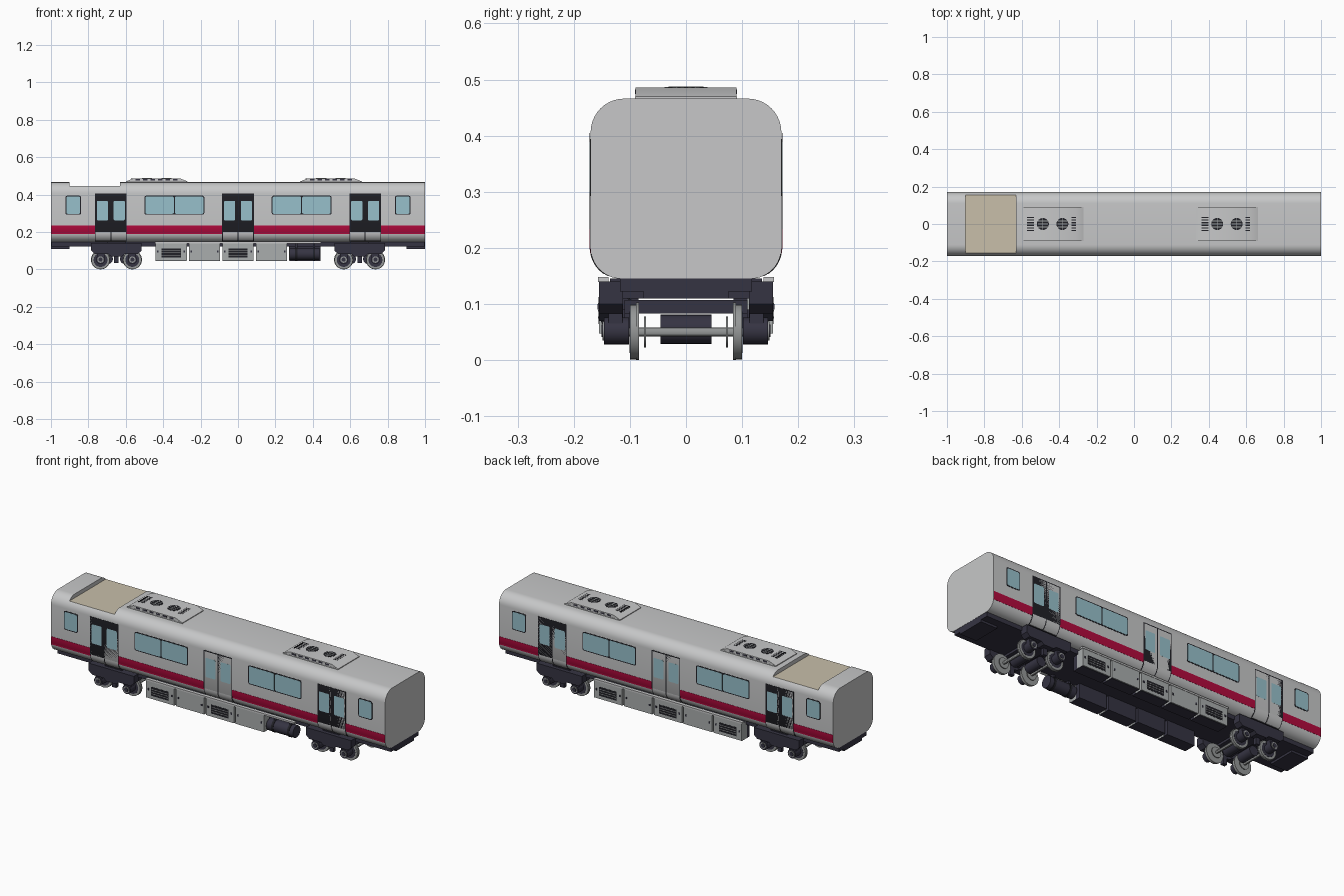
import bpy, bmesh, math

if "Cube" in bpy.data.objects:
    bpy.data.objects.remove(bpy.data.objects["Cube"])


def material(name, r, g, b):
    m = bpy.data.materials.new(name)
    m.use_nodes = True
    m.diffuse_color = (r, g, b, 1)
    m.node_tree.nodes["Principled BSDF"].inputs["Base Color"].default_value = (r, g, b, 1)
    return m


GREY = material("body grey", .57, .575, .58)
RED = material("stripe crimson", .45, .003, .047)
GLASS = material("window blue", .31, .53, .6)
DARK = material("chassis dark", .036, .034, .055)
BLACK = material("seal black", .015, .015, .02)
TAN = material("roof mat tan", .58, .52, .4)
CASE = material("equipment grey", .4, .42, .42)
STEEL = material("wheel steel", .3, .31, .31)

parts = {}
SIDES = (-1, 1)


def extrude(name, mat, pts, axis, a, b):
    """Add a prism with the given outline, stretched from a to b along an axis."""
    bm, _ = parts.setdefault(name, (bmesh.new(), mat))
    place = {"x": lambda p, q, t: (t, p, q),
             "y": lambda p, q, t: (p, t, q),
             "z": lambda p, q, t: (p, q, t)}[axis]
    low = [bm.verts.new(place(p, q, a)) for p, q in pts]
    high = [bm.verts.new(place(p, q, b)) for p, q in pts]
    bm.faces.new(low)
    bm.faces.new(high[::-1])
    for i in range(len(pts)):
        j = (i + 1) % len(pts)
        bm.faces.new((low[j], low[i], high[i], high[j]))


def rect(x0, x1, z0, z1, r=0):
    if not r:
        return [(x0, z0), (x1, z0), (x1, z1), (x0, z1)]
    pts = []
    for k, (x, z) in enumerate(((x1 - r, z1 - r), (x0 + r, z1 - r), (x0 + r, z0 + r), (x1 - r, z0 + r))):
        for s in range(4):
            t = math.radians(k * 90 + s * 30)
            pts.append((x + r * math.cos(t), z + r * math.sin(t)))
    return pts


def circle(x, z, r, n=24):
    return [(x + r * math.cos(2 * math.pi * i / n), z + r * math.sin(2 * math.pi * i / n)) for i in range(n)]


def box(name, mat, x0, x1, y0, y1, z0, z1):
    extrude(name, mat, rect(x0, x1, z0, z1), "y", y0, y1)


# Body cross-section: upright sides with rounded roof and floor corners
HALF, FLOOR, ROOF, R_LOW, R_TOP = .17, .145, .466, .055, .06
BENDS = [FLOOR + R_LOW * (1 - math.cos(math.radians(9 * i))) for i in range(11)]
BENDS += [ROOF - R_TOP * (1 - math.cos(math.radians(9 * i))) for i in range(11)]


def section(z0, z1, off=0.0):
    """Outline of one side wall between two heights, pushed outward by off."""
    pts = []
    for z in sorted({z0, z1} | {b for b in BENDS if z0 + .0005 < b < z1 - .0005}):
        r, d = 0, 0
        if z < FLOOR + R_LOW:
            r, d = R_LOW, FLOOR + R_LOW - z
        elif z > ROOF - R_TOP:
            r, d = R_TOP, z - ROOF + R_TOP
        pts.append((HALF - r + math.sqrt(max((r + off) ** 2 - d * d, 0)), z))
    return pts


def skin(name, mat, x0, x1, z0, z1, off):
    """Thin plate that follows the side wall, on both sides."""
    outline = section(z0, z1, off) + section(z0, z1, -.002)[::-1]
    for s in SIDES:
        extrude(name, mat, [(s * y, z) for y, z in outline], "x", x0, x1)


def shell(name, x0, x1, top):
    half = section(FLOOR, top)
    extrude(name, GREY, half + [(-y, z) for y, z in half[::-1]], "x", x0, x1)


def pane(name, mat, x0, x1, z0, z1, off, r):
    for s in SIDES:
        extrude(name, mat, rect(x0, x1, z0, z1, r), "y", s * (HALF - .002), s * (HALF + off))


WELL = .445
shell("body_main", -.63, 1, ROOF)
shell("body_end", -1, -.9, ROOF)
shell("roof_well", -.9, -.63, WELL)

# Stripe between the doors
for x0, x1 in ((-1, -.765), (-.595, -.085), (.085, .595), (.765, 1)):
    skin("side_stripe", RED, x0, x1, .19, .234, .0007)

# Doors: black surround, two leaves, a pane in each
for c in (-.68, 0, .68):
    skin("door_surround", BLACK, c - .085, c + .085, .15, .405, .0008)
    for s in SIDES:
        a, b = sorted((c + s * .0025, c + s * .081))
        skin("door_leaf", GREY, a, b, .153, .4, .0015)
        a, b = sorted((c + s * .015, c + s * .075))
        pane("door_glass", GLASS, a, b, .262, .366, .0022, .006)

# Side windows
for s in SIDES:
    c = s * .34
    pane("window_frame", BLACK, c - .16, c + .16, .292, .394, .0008, .01)
    for t in SIDES:
        a, b = sorted((c + t * .003, c + t * .155))
        pane("window_glass", GLASS, a, b, .297, .389, .0016, .007)
    c = s * .881
    pane("window_frame", BLACK, c - .042, c + .042, .292, .394, .0008, .01)
    pane("window_glass", GLASS, c - .037, c + .037, .297, .389, .0016, .007)

# Roof air conditioners with fan grilles, slots and side vents
TOP = .486
for c in (-.435, .497):
    box("cooler_base", GREY, c - .165, c + .165, -.091, .091, .46, .47)
    hood = [(c - .165, .47), (c + .165, .47), (c + .125, TOP), (c - .125, TOP)]
    extrude("cooler_hood", GREY, hood, "y", -.09, .09)
    for s in SIDES:
        x = c + s * .052
        extrude("fan_grille", BLACK, circle(x, 0, .032), "z", TOP - .003, TOP + .0006)
        for y in (-.016, 0, .016):
            box("fan_bar", CASE, x - .027, x + .027, y - .0015, y + .0015, TOP, TOP + .0015)
        box("fan_bar", CASE, x - .0015, x + .0015, -.031, .031, TOP, TOP + .0015)
        x = c + s * .118
        for i in range(6):
            y = -.035 + i * .014
            box("cooler_slot", BLACK, x - .018, x + .006 if s > 0 else x + .018, y - .003, y + .003, TOP - .004, TOP + .0008)
        for i in range(6):
            x = c - .1 + i * .04
            extrude("cooler_vent", DARK, rect(x - .012, x + .012, .474, .482), "y", s * .088, s * .0908)

# Underframe and end beams
box("underframe", DARK, -.998, .998, -.118, .118, .122, .147)
for s in SIDES:
    a, b = sorted((s * .9, s * .999))
    box("end_beam", DARK, a, b, -.076, .076, .11, .147)

# Underfloor equipment cases, some with louvred grilles
for s in SIDES:
    a, b = sorted((s * .138, s * .157))
    box("case_rail", GREY, -.445, .445, a, b, .139, .148)
    for i in range(5):
        c = -.358 + i * .179
        if s < 0 and i == 4:
            continue
        a, b = sorted((s * .085, s * .15))
        box("case_core", DARK, c - .083, c + .083, a, b, .045, .14)
        a, b = sorted((s * .11, s * .155))
        box("case_cover", CASE, c - .084, c + .084, a, b, .047, .139)
        if i % 2 == 0:
            a, b = sorted((s * .15, s * .156))
            box("case_grille", BLACK, c - .052, c + .052, a, b, .064, .112)
            a, b = sorted((s * .15, s * .157))
            for z in (.076, .088, .1):
                box("case_louvre", STEEL, c - .05, c + .05, a, b, z - .0015, z + .0015)
        for t in SIDES:
            a, b = sorted((s * .15, s * .1575))
            box("case_latch", DARK, c + t * .07 - .004, c + t * .07 + .004, a, b, .09, .1)

# Air tank with straps on the front side
extrude("air_tank", DARK, circle(-.12, .082, .032), "x", .275, .435)
for x in (.305, .4):
    extrude("tank_strap", BLACK, circle(-.12, .082, .0345), "x", x, x + .012)
    box("tank_hanger", DARK, x, x + .012, -.13, -.1, .1, .14)

# Bogies
for c in (-.65, .65):
    box("bogie_bolster", DARK, c - .05, c + .05, -.135, .135, .11, .145)
    box("bogie_crossbeam", DARK, c - .035, c + .035, -.11, .11, .083, .107)
    for s in SIDES:
        frame = [(c - .135, .14), (c - .135, .1), (c - .115, .083), (c - .045, .083), (c - .03, .07),
                 (c + .03, .07), (c + .045, .083), (c + .115, .083), (c + .135, .1), (c + .135, .14)]
        extrude("bogie_side_frame", DARK, frame, "y", s * .112, s * .155)
        extrude("bogie_brake_arm", DARK, rect(c - .012, c + .012, .035, .09), "y", s * .11, s * .13)
        x = c + s * .085
        extrude("axle", STEEL, circle(x, .05, .008, 12), "y", -.14, .14)
        extrude("traction_motor", DARK, circle(c + s * .045, .055, .026), "y", -.045, .045)
        for t in SIDES:
            extrude("wheel_tread", STEEL, circle(x, .05, .049, 32), "y", t * .088, t * .1)
            extrude("wheel_flange", STEEL, circle(x, .0515, .0515, 32), "y", t * .084, t * .089)
            extrude("wheel_web", DARK, circle(x, .05, .037), "y", t * .09, t * .1008)
            extrude("brake_disc", STEEL, circle(x, .05, .028), "y", t * .071, t * .075)
            extrude("axle_box", DARK, circle(x, .052, .024), "y", t * .102, t * .146)
            extrude("axle_box_ring", STEEL, circle(x, .052, .017), "y", t * .14, t * .1485)
            extrude("axle_box_cap", DARK, circle(x, .052, .011), "y", t * .14, t * .151)
            extrude("axle_guide", DARK, rect(x - .02, x + .02, .06, .1), "y", t * .113, t * .138)

# Turn the collected parts into objects
for name, (bm, mat) in parts.items():
    bmesh.ops.recalc_face_normals(bm, faces=bm.faces)
    mesh = bpy.data.meshes.new(name)
    mesh.materials.append(mat)
    if name == "roof_well":
        mesh.materials.append(TAN)
        for f in bm.faces:
            f.material_index = int(f.normal.z > .99)
    bm.to_mesh(mesh)
    bm.free()
    mesh.shade_smooth()
    mesh.set_sharp_from_angle(angle=math.radians(30))
    bpy.context.collection.objects.link(bpy.data.objects.new(name, mesh))
